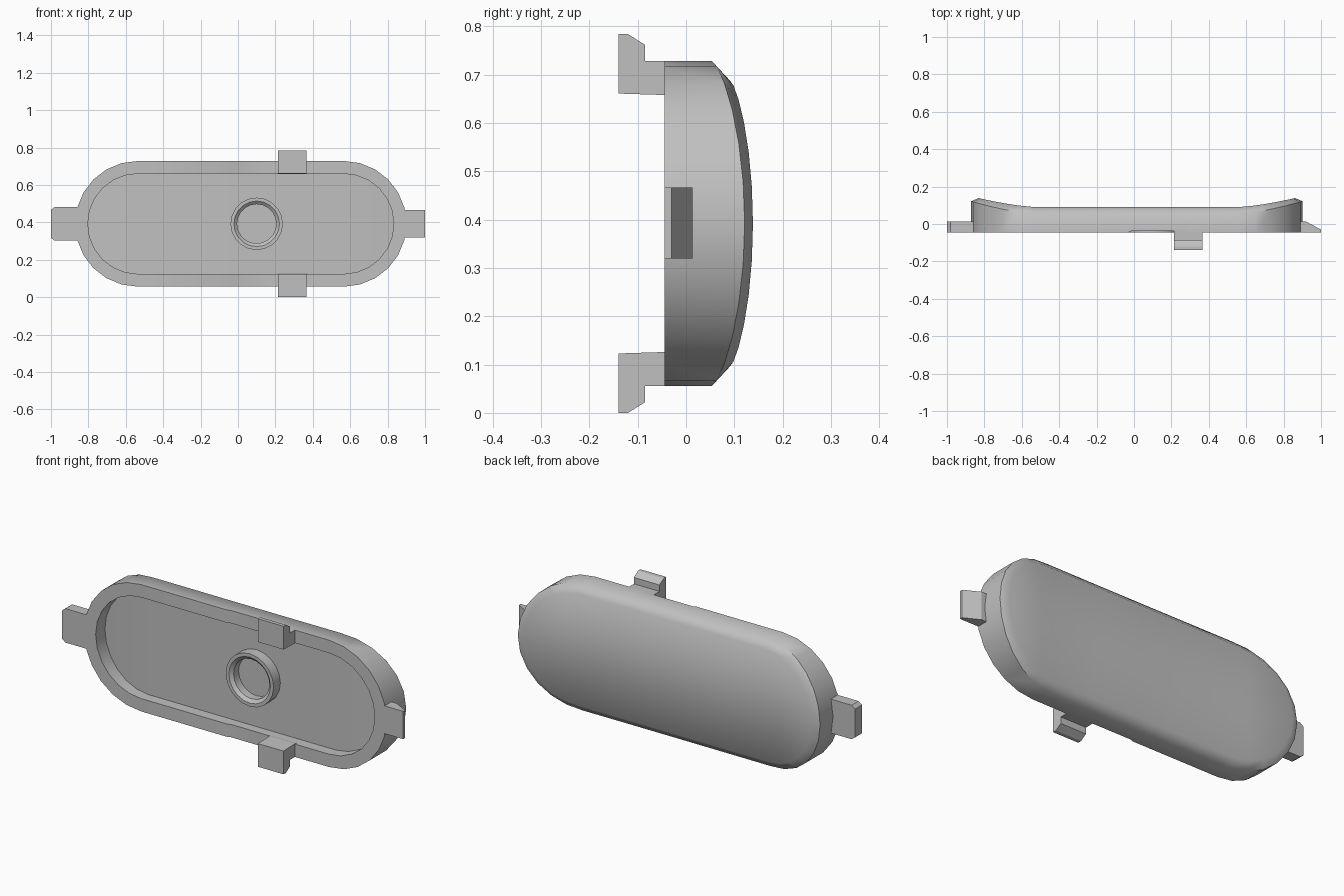
import bpy, bmesh
from math import sin, cos, pi, radians

cube = bpy.data.objects.get("Cube")
if cube:
    bpy.data.objects.remove(cube, do_unlink=True)

grey = bpy.data.materials.new("light_grey")
grey.use_nodes = True
grey.diffuse_color = (0.53, 0.53, 0.53, 1)
grey.node_tree.nodes["Principled BSDF"].inputs["Base Color"].default_value = (0.53, 0.53, 0.53, 1)

CX, CZ = 0.015, 0.392
HALF, RADIUS = 0.55, 0.336
FRONT = -0.045


def finish(bm, name, smooth=None):
    bmesh.ops.recalc_face_normals(bm, faces=bm.faces)
    mesh = bpy.data.meshes.new(name)
    bm.to_mesh(mesh)
    bm.free()
    mesh.materials.append(grey)
    obj = bpy.data.objects.new(name, mesh)
    bpy.context.collection.objects.link(obj)
    if smooth:
        bpy.ops.object.select_all(action="DESELECT")
        obj.select_set(True)
        bpy.context.view_layer.objects.active = obj
        bpy.ops.object.shade_smooth_by_angle(angle=radians(smooth))


def outline(inset, steps=6):
    """Stadium outline, its top and bottom halves matching point for point."""
    r = RADIUS - inset
    arc = [(HALF + r * cos(a), r * sin(a)) for a in [i * pi / 2 / steps for i in range(steps + 1)]]
    straight = [(x - CX, r) for x in (-0.03, -0.015, 0.25, 0.3)]
    top = [(-x, z) for x, z in arc] + straight + arc[::-1]
    return [(x + CX, z) for x, z in top + [(x, -z) for x, z in top[-2:0:-1]]]


def rise(x):
    """Zero along the middle, sweeping up to about one at both ends."""
    return (max(0, abs(x - CX) - 0.53) / 0.3) ** 1.5


def floor(x):
    return 0.012 + 0.022 * rise(x)


def back_edge(x):
    return 0.053 + 0.053 * rise(x)


def back(x):
    return 0.09 + 0.045 * rise(x)


def rim(x):
    """Front rim with a shallow step beside the clips."""
    return FRONT + (0.007 if -0.02 < x < 0.26 else 0)


def bridge(bm, a, b):
    n = len(a)
    for i in range(n):
        j = (i + 1) % n
        bm.faces.new((a[i], a[j], b[j], b[i]))


def cap(bm, ring):
    n = len(ring)
    for i in range(n // 2):
        quad = [ring[i], ring[i + 1], ring[n - i - 1], ring[(n - i) % n]]
        bm.faces.new(list(dict.fromkeys(quad)))


# Hollow tray body: floor, inner wall, rim, outer wall, bevelled edge, back
bm = bmesh.new()
layers = [(0.068, floor), (0.068, rim), (0, rim), (0, back_edge), (0.04, back)]
rings = [[bm.verts.new((x, depth(x), z + CZ)) for x, z in outline(inset)] for inset, depth in layers]
for a, b in zip(rings, rings[1:]):
    bridge(bm, a, b)
cap(bm, rings[0])
cap(bm, rings[-1])
finish(bm, "tray_body", 50)

# Round socket standing on the tray floor, flush with the rim
bm = bmesh.new()
profile = [(0.14, 0.015), (0.14, FRONT), (0.122, FRONT), (0.105, -0.03), (0.105, 0.015)]
sides = 20
rings = [[bm.verts.new((0.10 + r * cos(2 * pi * i / sides), y, CZ + r * sin(2 * pi * i / sides)))
          for i in range(sides)] for r, y in profile]
for a, b in zip(rings, rings[1:]):
    bridge(bm, a, b)
finish(bm, "socket_ring", 30)


def prism(name, points, place, lo, hi):
    """Extrude a flat profile; place(u, v, w) turns it into 3D."""
    bm = bmesh.new()
    ends = [[bm.verts.new(place(u, v, w)) for u, v in points] for w in (lo, hi)]
    bridge(bm, *ends)
    for end in ends:
        bm.faces.new(end)
    finish(bm, name)


# Hooked clips above and below the rim (y, height from the middle)
hook = [(-0.14, 0.392), (-0.12, 0.392), (-0.085, 0.37), (-0.085, 0.336),
        (-0.03, 0.336), (-0.03, 0.268), (-0.045, 0.266), (-0.14, 0.269)]
for name, s in (("top_clip", 1), ("bottom_clip", -1)):
    prism(name, hook, lambda y, h, x: (x, y, CZ + s * h), 0.215, 0.365)

# Wedge tab on the left end (x, y)
wedge = [(0.85, FRONT), (1.0, FRONT), (1.0, -0.03), (0.92, 0.013), (0.85, 0.013)]
prism("left_wedge_tab", wedge, lambda x, y, z: (x, y, z), 0.32, 0.467)

# Square tab with trimmed corners on the right end (x, height from the middle)
tab = [(-0.82, 0.09), (-0.98, 0.09), (-1.0, 0.075), (-1.0, -0.075), (-0.98, -0.09), (-0.82, -0.09)]
prism("right_square_tab", tab, lambda x, h, y: (x, y, CZ + h), FRONT, 0.013)
